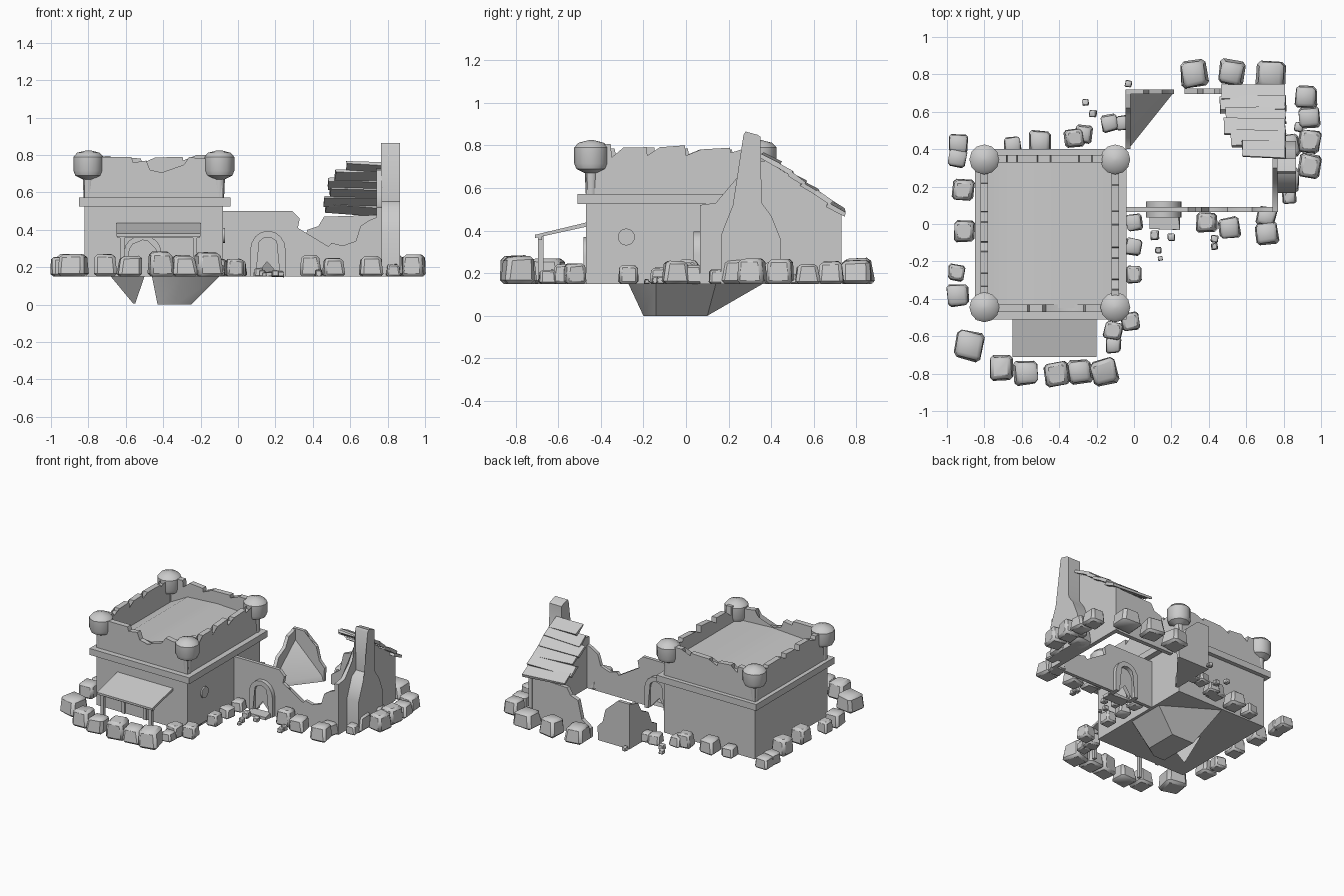
import bpy, bmesh, math, random
from mathutils import Vector, Matrix, Euler

if "Cube" in bpy.data.objects:
    bpy.data.objects.remove(bpy.data.objects["Cube"])
random.seed(7)
G = 0.15  # ground level


def finish(name, bm):
    bmesh.ops.recalc_face_normals(bm, faces=bm.faces)
    me = bpy.data.meshes.new(name)
    bm.to_mesh(me)
    bm.free()
    ob = bpy.data.objects.new(name, me)
    bpy.context.collection.objects.link(ob)
    return ob


def wall(name, pts, axis, a, b):
    """Extrude an (along, z) outline from a to b across the wall; axis = direction of the wall."""
    bm = bmesh.new()
    put = (lambda p, t: (p[0], t, p[1])) if axis == 'x' else (lambda p, t: (t, p[0], p[1]))
    A = [bm.verts.new(put(p, a)) for p in pts]
    B = [bm.verts.new(put(p, b)) for p in pts]
    n = len(pts)
    caps = [bm.faces.new(A), bm.faces.new(B)]
    for i in range(n):
        bm.faces.new((A[i], A[(i + 1) % n], B[(i + 1) % n], B[i]))
    bmesh.ops.triangulate(bm, faces=caps)
    return finish(name, bm)


def box(name, x0, x1, y0, y1, z0, z1, rot=(0, 0, 0), jit=0.0):
    bm = bmesh.new()
    bmesh.ops.create_cube(bm, size=1)
    c = Vector(((x0 + x1) / 2, (y0 + y1) / 2, (z0 + z1) / 2))
    m = Matrix.Translation(c) @ Euler(rot).to_matrix().to_4x4() @ Matrix.Diagonal((x1 - x0, y1 - y0, z1 - z0, 1))
    bmesh.ops.transform(bm, matrix=m, verts=bm.verts)
    for v in bm.verts:
        v.co += Vector([random.uniform(-jit, jit) for _ in range(3)])
    return finish(name, bm)


def loft(name, rings):
    """Closed skin through rings of equal point count."""
    bm = bmesh.new()
    R = [[bm.verts.new(p) for p in r] for r in rings]
    n = len(R[0])
    for lo, hi in zip(R, R[1:]):
        for i in range(n):
            bm.faces.new((lo[i], lo[(i + 1) % n], hi[(i + 1) % n], hi[i]))
    bm.faces.new(R[0])
    bm.faces.new(R[-1])
    return finish(name, bm)


def rock(x, y, s, k):
    h = min(s, 0.135) * random.uniform(0.8, 1.0)
    turn = random.uniform(-0.2, 0.2) + (0.5 * math.atan2(x + 0.4, -y) if y < -0.6 else 0)
    bm = bmesh.new()
    bmesh.ops.create_cube(bm, size=1)
    for v in bm.verts:
        f = 0.86 if v.co.z > 0 else 1.0
        v.co.x *= f * random.uniform(0.85, 1.1)
        v.co.y *= f * random.uniform(0.85, 1.1)
        if v.co.z > 0:
            v.co.z *= random.uniform(0.85, 1.05)
    bmesh.ops.bevel(bm, geom=bm.edges[:], offset=0.13, segments=1, affect='EDGES')
    m = Matrix.Translation((x, y, G + h / 2)) @ Matrix.Rotation(turn, 4, 'Z') @ Matrix.Diagonal((s, s, h, 1))
    bmesh.ops.transform(bm, matrix=m, verts=bm.verts)
    finish(f"boulder_{k}", bm)


def arch(cx, w, spring, top, n=8):
    """Arch outline from left foot to right foot."""
    r = w / 2
    arc = [(cx - r * math.cos(math.pi * i / n), spring + (top - spring) * math.sin(math.pi * i / n)) for i in range(n + 1)]
    return [(cx - r, G)] + arc + [(cx + r, G)]


# Keep: lower block, ledge, parapets
KX0, KX1, KY0, KY1 = -0.82, -0.08, -0.47, 0.37
box("keep_lower_block", KX0, KX1, KY0, KY1, G, 0.53)
box("keep_ledge", -0.85, -0.04, -0.51, 0.40, 0.525, 0.572)


def broken_top(a, b, low=0.75, high=0.79):
    pts, t, up = [(a, 0.56)], a, True
    while t < b - 0.02:
        e = min(b, t + random.uniform(0.10, 0.16) * (1 if up else 0.5))
        z = (high if up else low) + random.uniform(-0.01, 0.01)
        pts += [(t, z), (e - 0.005, z + random.uniform(-0.01, 0.01))]
        t, up = e, not up
    return pts + [(b, 0.56)]


front = [(KX0, .56), (KX0, .79), (-.57, .79), (-.56, .76), (-.49, .77), (-.47, .72), (-.41, .70),
         (-.33, .69), (-.27, .72), (-.26, .79), (-.2, .78), (KX1, .78), (KX1, .56)]
wall("front_parapet", front, 'x', KY0, KY0 + 0.04)
wall("back_parapet", broken_top(KX0, KX1), 'x', KY1 - 0.04, KY1)
wall("left_parapet", broken_top(KY0, KY1), 'y', KX0, KX0 + 0.04)
wall("right_parapet", broken_top(KY0, KY1), 'y', KX1 - 0.04, KX1)
# Sagging roof deck, falling away on its left side
wall("keep_roof_deck", [(-.8, .56), (-.8, .6), (-.64, .685), (-.4, .70), (-.09, .685), (-.09, .56)],
     'x', KY0 + .02, KY1 - .02)

# Corner turrets on slim stems
for i, (x, y) in enumerate([(-.80, .345), (-.10, .345), (-.80, -.445), (-.10, -.445)]):
    ring = lambda r, z: [(x + r * math.cos(a * math.pi / 6), y + r * math.sin(a * math.pi / 6), z) for a in range(12)]
    loft(f"corner_turret_{i}", [ring(.025, .56), ring(.03, .67), ring(.07, .69), ring(.08, .715),
                                ring(.08, .79), ring(.06, .812), ring(.01, .825)])

# Round drain end on the right wall
bm = bmesh.new()
bmesh.ops.create_cone(bm, cap_ends=True, segments=16, radius1=.04, radius2=.04, depth=.03,
                      matrix=Matrix.Translation((-.085, -.28, .37)) @ Matrix.Rotation(math.pi / 2, 4, 'Y'))
finish("drain_end", bm)

# Porch and keep door
wall("keep_door_frame", arch(-.51, .2, .28, .37) + arch(-.51, .15, .27, .345)[::-1], 'x', -.48, -.46)
wall("porch_roof", [(-.71, .365), (-.71, .38), (-.46, .44), (-.46, .42)], 'y', -.65, -.20)
for x in (-.63, -.24):
    box("porch_post", x, x + .022, -.695, -.67, G, .375)
box("porch_beam", -.645, -.205, -.695, -.675, .355, .372)

# Cellar pit below the keep, with a spike of stone beside it
loft("cellar_pit", [[(-.43, -.2, 0), (-.34, -.2, 0), (-.25, -.14, 0), (-.25, .1, 0), (-.43, .1, 0)],
                    [(-.46, -.27, G), (-.3, -.27, G), (-.1, -.14, G), (-.1, .14, G), (-.46, .36, G)]])
loft("cellar_spike", [[(-.56, -.14, .005), (-.55, -.14, .005), (-.555, -.13, .005)],
                      [(-.68, -.26, G), (-.5, -.22, G), (-.58, .0, G)]])

# Ruined house walls
wall("house_front_wall", [(-.08, G)] + arch(.16, .13, .29, .36) +
     [(.75, G), (.75, .47), (.70, .45), (.655, .42), (.63, .34), (.56, .315), (.5, .33), (.45, .27), (.40, .26),
      (.37, .31), (.36, .38), (.32, .41), (.33, .46), (.29, .50), (-.08, .50)], 'x', .065, .09)
wall("house_right_wall", [(.065, G), (.73, G), (.73, .485), (.40, .73), (.30, .72), (.22, .60), (.14, .53), (.065, .52)],
     'y', .74, .77)
wall("house_back_wall", [(.27, G), (.77, G), (.77, .48), (.46, .47), (.43, .42), (.37, .40), (.34, .27), (.27, .22)],
     'x', .695, .725)
wall("back_corner_wall", [(-.04, G), (.21, G), (.215, .25), (.17, .30), (.15, .39), (.08, .42), (.05, .48), (-.04, .48)],
     'x', .695, .72)
wall("house_left_wall", [(.40, G), (.72, G), (.72, .48), (.62, .45), (.58, .38), (.50, .34), (.46, .25), (.40, .22)],
     'y', -.045, -.02)
loft("corner_rubble_slope", [[(-.03, .40, G), (.21, .70, G), (-.03, .71, G)],
                             [(-.03, .41, .17), (.20, .70, .19), (-.03, .71, .42)]])

# Doorway arch and step
wall("house_door_frame", arch(.16, .19, .29, .395) + arch(.16, .13, .285, .36)[::-1], 'x', .035, .12)
box("door_step", .08, .24, -.03, .05, G, .175, jit=.006)

# Chimney with a spreading hearth
wall("chimney", [(.165, G), (.445, G), (.445, .36), (.40, .47), (.355, .53), (.35, .84), (.335, .85),
                 (.28, .865), (.27, .85), (.27, .55), (.22, .52), (.165, .38)], 'y', .765, .865)

# Remaining roof planks on rafters
for i, left in enumerate([.58, .52, .48, .49, .46, .47]):
    t = i / 5
    y, z = .395 + .31 * t, .735 - .225 * t
    box(f"roof_plank_{i}", left, .81, y - .047, y + .047, z - .011, z + .011,
        rot=(-.52, random.uniform(-.06, .06), random.uniform(-.05, .05)), jit=.006)

# Boulders around the site, x / y / size
keep_rocks = [(-.94, .43, .1), (-.945, .35, .1), (-.915, .18, .12), (-.91, -.04, .11), (-.95, -.26, .09),
              (-.94, -.38, .12), (-.88, -.65, .15), (-.71, -.77, .13), (-.575, -.795, .13), (-.41, -.80, .13),
              (-.29, -.79, .13), (-.16, -.79, .14), (-.11, -.65, .08), (-.11, -.57, .1), (-.02, -.52, .1),
              (0, -.27, .09), (0, -.12, .09), (0, .01, .09), (-.65, .42, .09), (-.5, .44, .12),
              (-.32, .46, .1), (-.27, .48, .09), (-.13, .54, .09), (-.06, .54, .08)]
house_rocks = [(.32, .80, .14), (.52, .81, .13), (.73, .80, .15), (.92, .68, .12), (.935, .57, .11),
               (.94, .44, .12), (.94, .31, .12), (.82, .42, .13), (.82, .24, .13), (.71, -.05, .12),
               (.71, .04, .1), (.51, -.02, .11), (.39, .01, .11)]
pebbles = [(.83, .14, .07), (.88, .52, .05), (.11, -.06, .05), (.2, -.07, .04), (.13, -.14, .035), (.14, -.185, .025),
           (.43, -.08, .04), (.43, -.12, .035), (-.26, .65, .035), (-.22, .59, .04), (-.03, .75, .035)]
for k, (x, y, s) in enumerate(keep_rocks + house_rocks + pebbles):
    rock(x, y, s * 1.04, k)

# Soft shading with crisp edges
for ob in bpy.context.scene.objects:
    ob.select_set(True)
    bpy.context.view_layer.objects.active = ob
bpy.ops.object.shade_smooth_by_angle(angle=math.radians(40))
